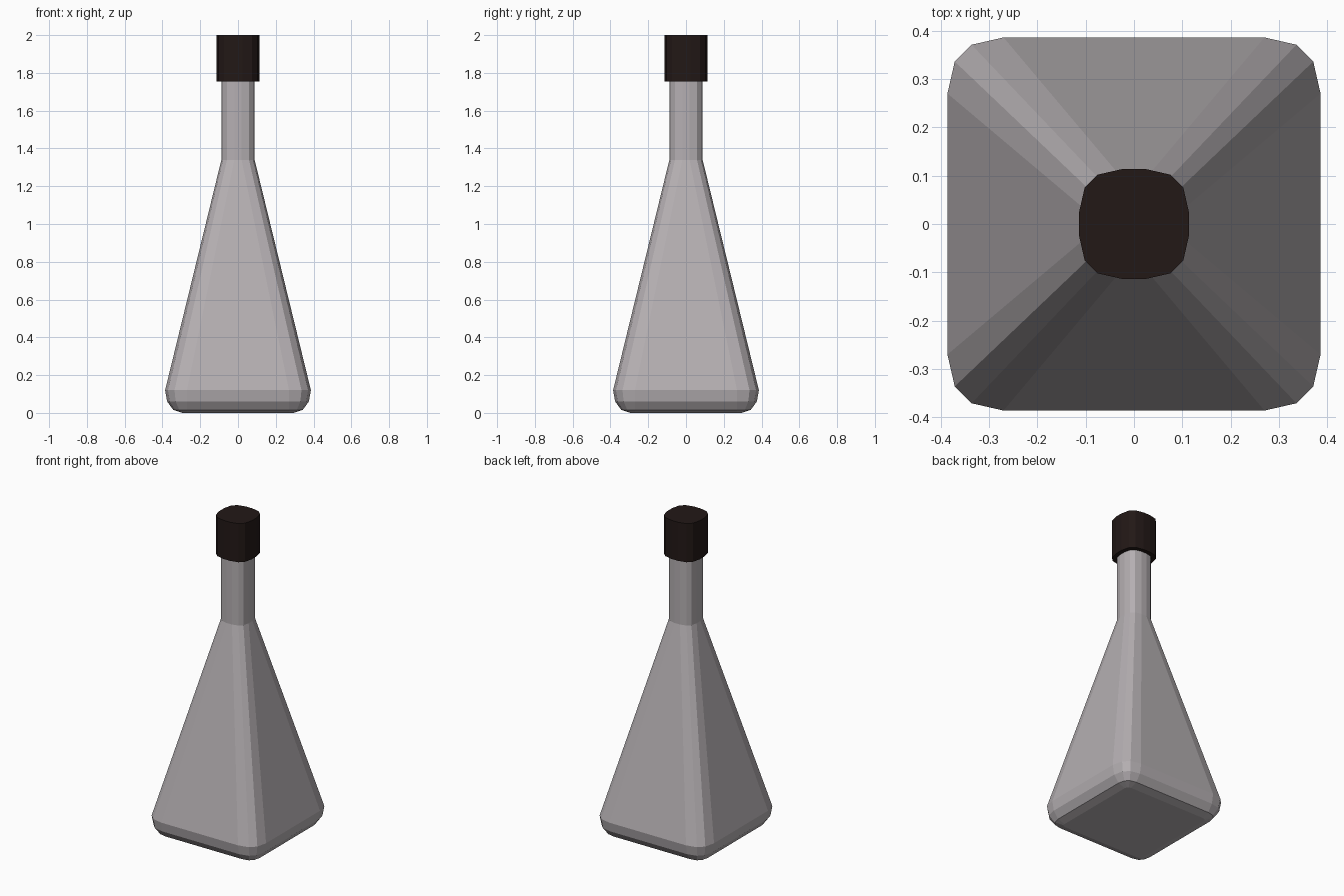
import bpy, bmesh

if "Cube" in bpy.data.objects:
    bpy.data.objects.remove(bpy.data.objects["Cube"])

# quarter-round corner, slightly squarer than a circle
CORNER = [(1, 0), (0.87, 0.57), (0.57, 0.87), (0, 1)]


def section(core, r, z):
    """16-sided rounded square: straight half-length core, corner radius r."""
    quarter = [(core + r * a, core + r * b) for a, b in CORNER]
    pts = []
    for _ in range(4):
        pts += [(x, y, z) for x, y in quarter]
        quarter = [(-y, x) for x, y in quarter]
    return pts


def loft(name, rings, color):
    """Skin faces between stacked sections and close both ends."""
    bm = bmesh.new()
    loops = [[bm.verts.new(p) for p in section(*ring)] for ring in rings]
    for lo, hi in zip(loops, loops[1:]):
        for i in range(16):
            j = (i + 1) % 16
            bm.faces.new((lo[i], lo[j], hi[j], hi[i]))
    bm.faces.new(loops[0][::-1])
    bm.faces.new(loops[-1])
    mesh = bpy.data.meshes.new(name)
    bm.to_mesh(mesh)
    bm.free()
    mat = bpy.data.materials.new(name + "_material")
    mat.diffuse_color = color
    mat.use_nodes = True
    mat.node_tree.nodes["Principled BSDF"].inputs["Base Color"].default_value = mat.diffuse_color
    mesh.materials.append(mat)
    bpy.context.collection.objects.link(bpy.data.objects.new(name, mesh))


# flask: rounded base, tapering body and straight neck
loft("flask_body", [
    (0.27, 0.025, 0.0),
    (0.27, 0.073, 0.016),
    (0.27, 0.105, 0.06),
    (0.27, 0.116, 0.12),
    (0.019, 0.069, 1.34),
    (0.019, 0.069, 1.77),
], (0.46, 0.43, 0.445, 1))

# stopper cap
loft("cap", [
    (0.023, 0.091, 1.755),
    (0.023, 0.091, 2.0),
], (0.016, 0.009, 0.008, 1))
